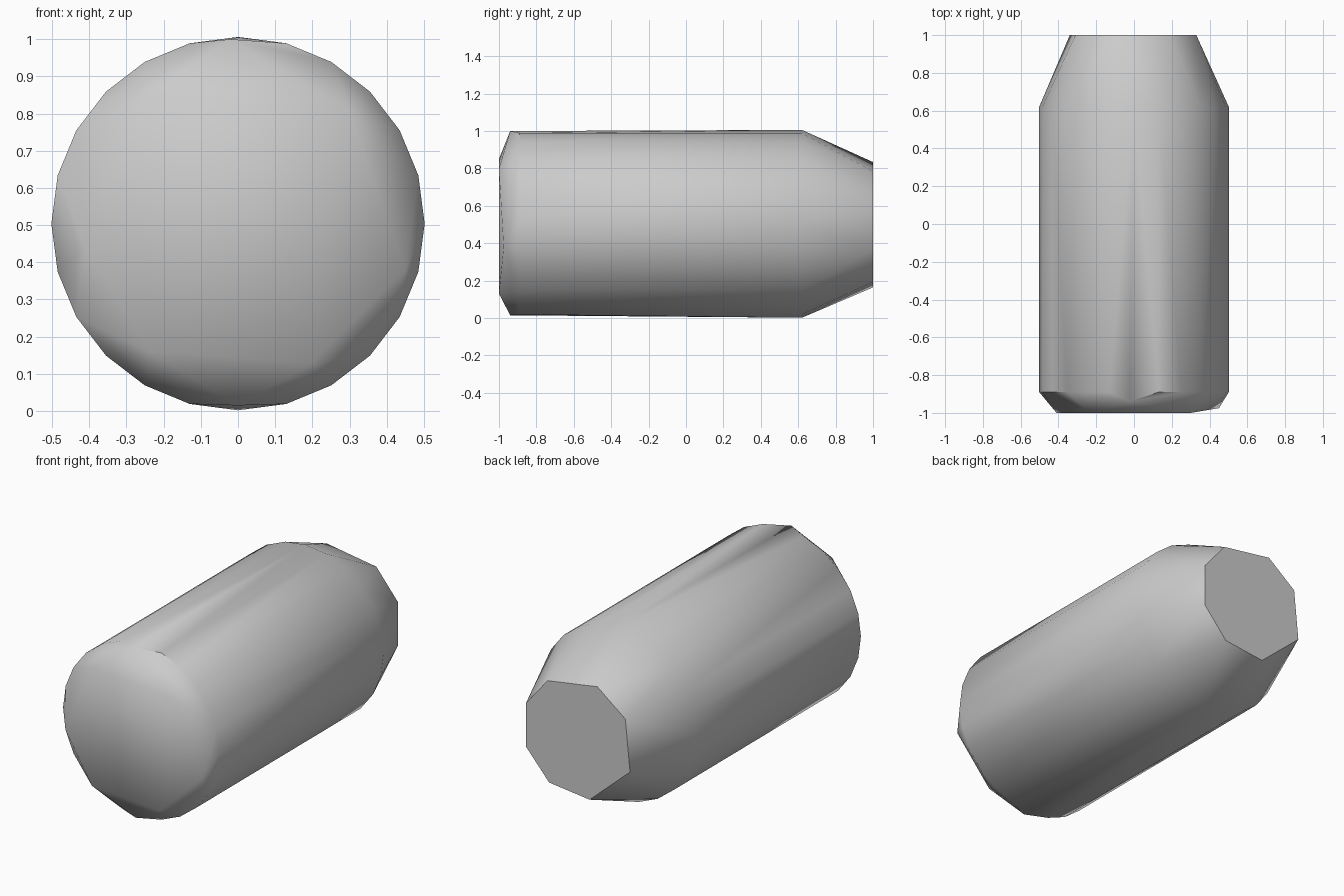
import bpy, bmesh
from math import sin, cos, radians

cube = bpy.data.objects.get("Cube")
if cube:
    bpy.data.objects.remove(cube, do_unlink=True)

MID = 0.504      # height of the long axis
RADIUS = 0.502

grey = bpy.data.materials.new("plain_grey")
grey.use_nodes = True
colour = (0.6, 0.6, 0.6, 1)
grey.diffuse_color = colour
grey.node_tree.nodes["Principled BSDF"].inputs["Base Color"].default_value = colour


def ring(y, skip=()):
    """Points of a 24-sided circle across the long axis."""
    return [(RADIUS * cos(radians(a)), y, MID + RADIUS * sin(radians(a)))
            for a in range(0, 360, 15) if a not in skip]


# Straight barrel, with its top and bottom pulled in at the front rim
points = ring(-0.89, skip=(90, 270)) + ring(0.62)
points += [(-0.02, -0.94, 1.0), (0.0, -0.94, 0.015)]

# Uneven eight-sided tail end
tail = [(.33, .11), (.19, .28), (-.13, .33), (-.31, .19),
        (-.34, -.11), (-.08, -.34), (.18, -.31), (.33, -.14)]
points += [(x, 1.0, MID + z) for x, z in tail]

# Uneven six-sided front face, tipped back slightly at one corner
points += [(x, -1.0, z) for x, z in
           [(-.24, .85), (-.41, .44), (-.24, .16), (.20, .13), (.30, .80)]]
points.append((0.45, -0.975, 0.38))

# Wrap the sections in one faceted skin
bm = bmesh.new()
for p in points:
    bm.verts.new(p)
bmesh.ops.convex_hull(bm, input=bm.verts[:])
bmesh.ops.dissolve_limit(bm, angle_limit=radians(1), verts=bm.verts[:], edges=bm.edges[:])
bmesh.ops.recalc_face_normals(bm, faces=bm.faces[:])
mesh = bpy.data.meshes.new("capsule_body")
bm.to_mesh(mesh)
bm.free()
mesh.materials.append(grey)

body = bpy.data.objects.new("capsule_body", mesh)
bpy.context.collection.objects.link(body)
bpy.ops.object.select_all(action="DESELECT")
body.select_set(True)
bpy.context.view_layer.objects.active = body
bpy.ops.object.shade_smooth_by_angle(angle=radians(40))
